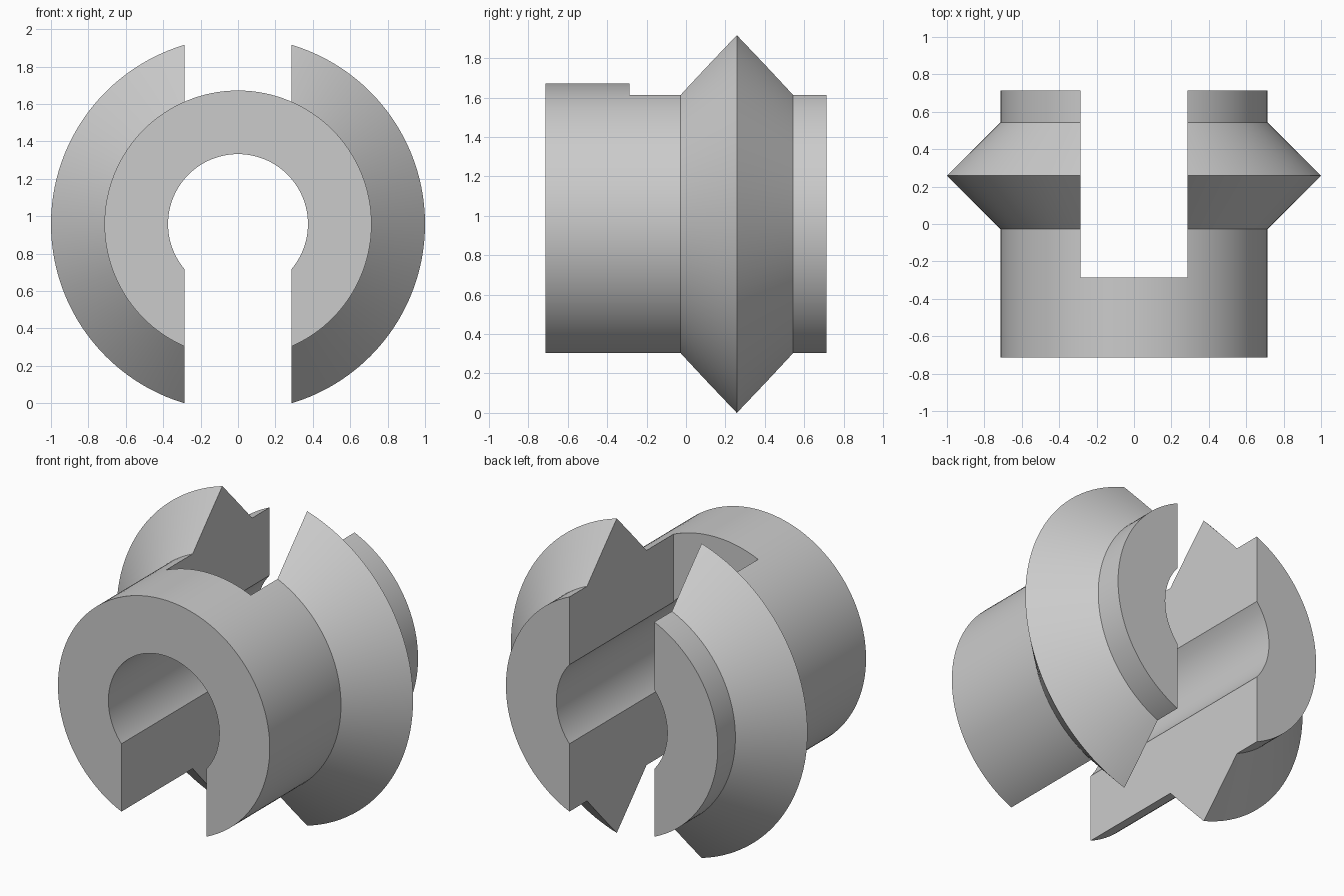
import bpy, bmesh, math
from mathutils import Vector

if "Cube" in bpy.data.objects:
    bpy.data.objects.remove(bpy.data.objects["Cube"], do_unlink=True)

BODY_R, BORE_R, HALF_LEN, SLOT = 0.714, 0.374, 0.714, 0.286
RIM_Y = 0.258
AXIS_Z = math.sqrt(1 - SLOT ** 2)   # the slots trim the rim, so the cut ends touch the floor

grey = bpy.data.materials.new("plain grey")
grey.use_nodes = True
COLOUR = (0.6, 0.6, 0.6, 1)
grey.diffuse_color = COLOUR
grey.node_tree.nodes["Principled BSDF"].inputs["Base Color"].default_value = COLOUR


def finish(name, bm):
    bmesh.ops.recalc_face_normals(bm, faces=bm.faces)
    mesh = bpy.data.meshes.new(name)
    bm.to_mesh(mesh)
    bm.free()
    obj = bpy.data.objects.new(name, mesh)
    mesh.materials.append(grey)
    bpy.context.collection.objects.link(obj)
    return obj


def revolve(name, profile, steps=128):
    """Turn a closed (radius, y) outline about the y axis."""
    bm = bmesh.new()
    verts = [bm.verts.new((r, y, AXIS_Z)) for r, y in profile]
    edges = [bm.edges.new((verts[i - 1], verts[i])) for i in range(len(verts))]
    bmesh.ops.spin(bm, geom=verts + edges, cent=(0, 0, AXIS_Z), axis=(0, 1, 0),
                   angle=math.tau, steps=steps, use_merge=True)
    bmesh.ops.remove_doubles(bm, verts=bm.verts, dist=1e-5)
    return finish(name, bm)


def cutter(name, low, high):
    low, high = Vector(low), Vector(high)
    bm = bmesh.new()
    bmesh.ops.create_cube(bm, size=1)
    bmesh.ops.scale(bm, vec=high - low, verts=bm.verts)
    bmesh.ops.translate(bm, vec=(low + high) / 2, verts=bm.verts)
    obj = finish(name, bm)
    obj.hide_render = True
    return obj


# Bored sleeve with a V-shaped collar
half_collar = 1 - BODY_R
sleeve = revolve("slotted_collar_sleeve", [
    (BORE_R, -HALF_LEN), (BODY_R, -HALF_LEN),
    (BODY_R, RIM_Y - half_collar), (1, RIM_Y), (BODY_R, RIM_Y + half_collar),
    (BODY_R, HALF_LEN), (BORE_R, HALF_LEN)])

# Lower slot runs the full length, upper slot stops short of the front
cuts = [cutter("lower_slot_cutter", (-SLOT, -1, -1), (SLOT, 1, AXIS_Z)),
        cutter("upper_slot_cutter", (-SLOT, -SLOT, AXIS_Z - 0.1), (SLOT, 1, 3))]
bpy.context.view_layer.objects.active = sleeve
for cut in cuts:
    mod = sleeve.modifiers.new(cut.name, "BOOLEAN")
    mod.operation, mod.solver, mod.object = "DIFFERENCE", "EXACT", cut
    bpy.ops.object.modifier_apply(modifier=mod.name)
for cut in cuts:
    bpy.data.objects.remove(cut, do_unlink=True)

# Smooth turned surfaces with crisp machined edges
bpy.ops.object.select_all(action="DESELECT")
sleeve.select_set(True)
bpy.ops.object.shade_smooth_by_angle(angle=math.radians(25))
